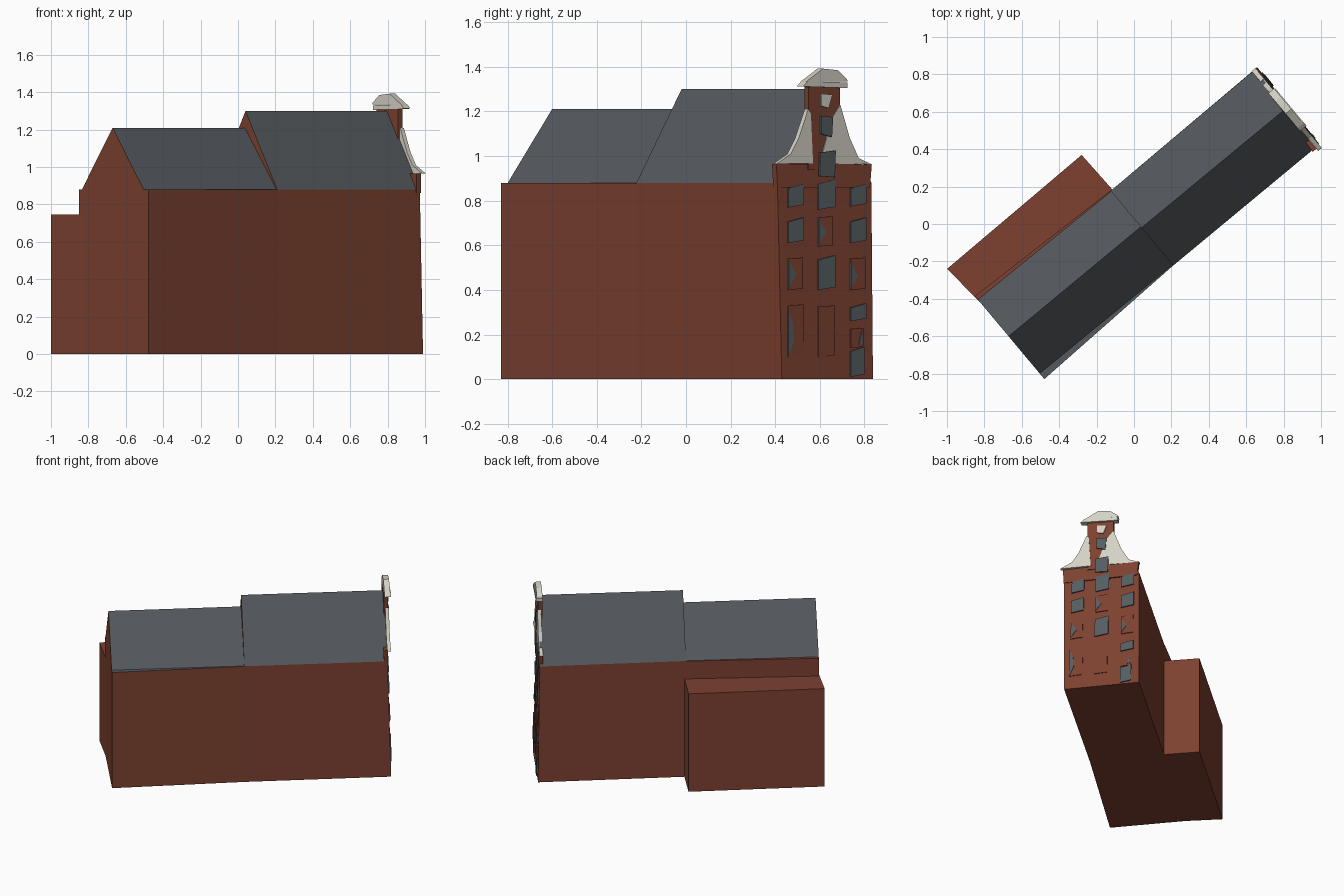
import bpy, bmesh, math

# Long axis of the building and the direction across it
D = (0.767, 0.641)
N = (-0.641, 0.767)


def material(name, rgb):
    m = bpy.data.materials.new(name)
    m.diffuse_color = (*rgb, 1)
    return m


BRICK = material("red brick", (0.205, 0.053, 0.030))
ROOF = material("slate roof", (0.091, 0.100, 0.112))
GLASS = material("window glass", (0.092, 0.110, 0.118))
CREAM = material("cream stone", (0.66, 0.64, 0.56))


def local(u, v, z):
    return (D[0] * u + N[0] * v, D[1] * u + N[1] * v, z)


def loft(name, back, front, mats, roof_rule=None):
    """Solid between two matching closed sections."""
    n = len(back)
    faces = [(i, (i + 1) % n, n + (i + 1) % n, n + i) for i in range(n)]
    faces += [tuple(range(n)), tuple(range(n, 2 * n))]
    me = bpy.data.meshes.new(name)
    me.from_pydata(list(back) + list(front), [], faces)
    for m in mats:
        me.materials.append(m)
    bm = bmesh.new()
    bm.from_mesh(me)
    bmesh.ops.recalc_face_normals(bm, faces=bm.faces)
    if roof_rule:
        for f in bm.faces:
            f.material_index = 1 if roof_rule(f) else 0
    bm.to_mesh(me)
    bm.free()
    ob = bpy.data.objects.new(name, me)
    bpy.context.collection.objects.link(ob)
    return ob


def wall_u(y, z):
    """Depth of the slightly twisted, leaning facade."""
    s = min(z / 0.96, 1)
    w = (y - 0.42) / 0.42
    return (1 - s) * (1.035 + 0.008 * w) + s * (1.008 + 0.027 * w)


def slab(name, outline, mat, thick, out=0.0, u=None):
    """Plate on the facade from (y, z) points, with the given thickness."""
    front, back = [], []
    for y, z in outline:
        uu = (wall_u(y, z) if u is None else u) + out
        v = (y - D[1] * uu) / N[1]
        front.append(local(uu, v, z))
        back.append(local(uu - thick, v, z))
    return loft(name, back, front, [mat])


def is_slope(f):
    # Slate on the slopes and on the flat strip along the right side
    c = f.calc_center_median()
    v = c.x * N[0] + c.y * N[1]
    return f.normal.z > 0.1 and (f.normal.z < 0.98 or v < 0)


# Front house, with its taller gable roof
sec = [(-0.305, 0), (0.216, 0), (0.216, 0.88), (-0.041, 1.30), (-0.305, 0.88)]
front_sec = [(1.035, -0.305, 0), (1.043, 0.221, 0), (1.033, 0.22, 0.88),
             (1.010, -0.047, 1.30), (1.009, -0.309, 0.88)]
loft("front_house", [local(0.018, v, z) for v, z in sec],
     [local(*p) for p in front_sec], [BRICK, ROOF], is_slope)

# Rear house, lower ridge
rear = [(-0.329, 0), (0.25, 0), (0.25, 0.88), (0.225, 0.88), (-0.031, 1.21),
        (-0.29, 0.88), (-0.329, 0.88)]
bend = [(-0.305, 0), (0.218, 0), (0.218, 0.88), (0.212, 0.88), (-0.035, 1.21),
        (-0.300, 0.88), (-0.305, 0.88)]
loft("rear_house", [local(-0.900, v, z) for v, z in rear],
     [local(0.02, v, z) for v, z in bend], [BRICK, ROOF], is_slope)

# Flat-roofed side annex
plan = [(-0.900, 0.20), (0.030, 0.20), (0.022, 0.463), (-0.921, 0.457)]
loft("side_annex", [local(u, v, 0) for u, v in plan],
     [local(u, v, 0.745) for u, v in plan], [BRICK])

# Brick band at the top of the facade and the brick gable neck
slab("facade_band", [(0.410, 0.86), (0.825, 0.86), (0.833, 0.963), (0.405, 0.965)],
     BRICK, 0.03, 0.004)
slab("gable_neck", [(0.55, 0.94), (0.69, 0.94), (0.69, 1.31), (0.55, 1.31)],
     BRICK, 0.03, u=1.028)

# Cream scrolls on both sides of the neck
slab("left_scroll", [(0.407, 0.965), (0.57, 0.967), (0.56, 1.19), (0.548, 1.21),
                     (0.505, 1.08), (0.47, 1.01)], CREAM, 0.025, u=1.032)
slab("right_scroll", [(0.833, 0.963), (0.775, 0.99), (0.735, 1.08), (0.692, 1.23),
                      (0.655, 1.17), (0.60, 0.967)], CREAM, 0.025, u=1.032)

# Cap on the gable
slab("cap_ledge", [(0.525, 1.312), (0.725, 1.305), (0.725, 1.330), (0.545, 1.335)],
     CREAM, 0.045, u=1.045)
slab("cap_pediment", [(0.537, 1.332), (0.725, 1.335), (0.722, 1.345), (0.68, 1.385),
                      (0.615, 1.392)], CREAM, 0.04, u=1.04)

# Windows in three columns: left, right, bottom, top
windows = [
    (0.46, 0.53, 0.77, 0.87), (0.46, 0.53, 0.61, 0.72),
    (0.595, 0.67, 0.76, 0.89), (0.595, 0.67, 0.40, 0.55),
    (0.74, 0.81, 0.775, 0.87), (0.74, 0.81, 0.61, 0.72),
    (0.74, 0.81, 0.26, 0.335), (0.74, 0.80, 0.01, 0.14),
]
for y0, y1, z0, z1 in windows:
    slab("window", [(y0, z0), (y1, z0 + 0.012), (y1, z1 + 0.005), (y0, z1 - 0.015)],
         GLASS, 0.009, 0.008)

# Brick panels with a wedge of glass: panel bounds, then glass corners
panels = [
    ((0.46, 0.525, 0.40, 0.545), [(0.462, 0.41), (0.495, 0.47), (0.462, 0.53)]),
    ((0.46, 0.53, 0.10, 0.335), [(0.46, 0.10), (0.485, 0.17), (0.48, 0.25), (0.46, 0.31)]),
    ((0.595, 0.66, 0.595, 0.73), [(0.597, 0.605), (0.63, 0.66), (0.597, 0.715)]),
    ((0.595, 0.665, 0.10, 0.33), None),
    ((0.74, 0.805, 0.40, 0.545), [(0.742, 0.41), (0.77, 0.46), (0.742, 0.52)]),
    ((0.74, 0.795, 0.14, 0.23), [(0.775, 0.155), (0.795, 0.16), (0.79, 0.22)]),
]
for (y0, y1, z0, z1), wedge in panels:
    slab("brick_panel", [(y0, z0), (y1, z0 + 0.005), (y1, z1), (y0, z1 - 0.005)],
         BRICK, 0.006, 0.004)
    if wedge:
        slab("window_wedge", wedge, GLASS, 0.009, 0.008)

# Windows in the gable
slab("band_window", [(0.60, 0.91), (0.668, 0.905), (0.672, 1.025), (0.602, 1.015)],
     GLASS, 0.009, u=1.041)
slab("neck_window", [(0.607, 1.10), (0.655, 1.085), (0.66, 1.175), (0.607, 1.18)],
     GLASS, 0.009, u=1.040)
slab("attic_window", [(0.607, 1.225), (0.64, 1.215), (0.657, 1.275), (0.607, 1.28)],
     CREAM, 0.009, u=1.036)
